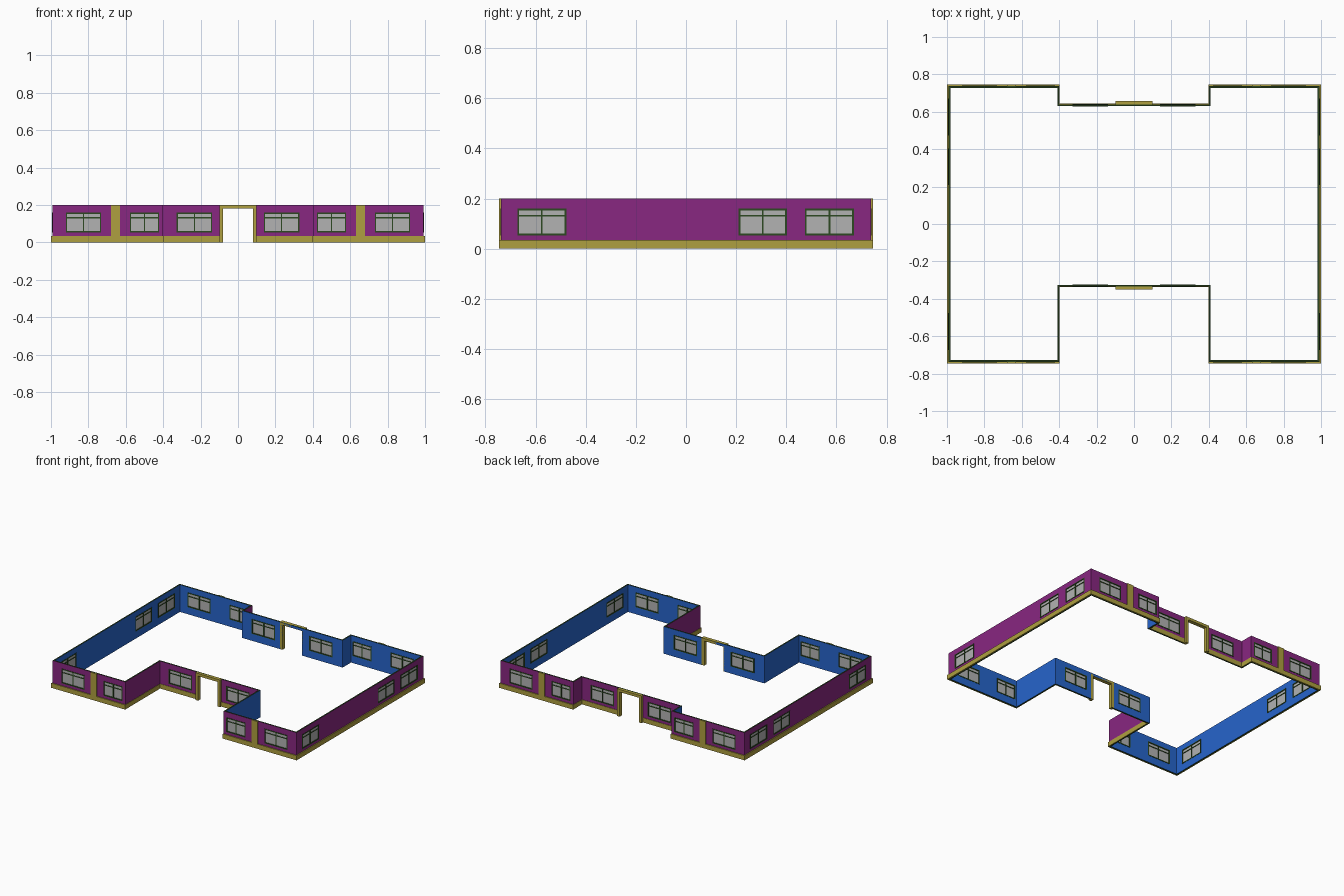
import bpy, bmesh
from mathutils import Vector

if "Cube" in bpy.data.objects:
    bpy.data.objects.remove(bpy.data.objects["Cube"])

H, T = 0.2, 0.01            # wall height and thickness
A, B = 0.992, 0.738         # outer half sizes
R, YF, YB = 0.4, -0.335, 0.64   # recess half width, recessed wall lines


def mat(name, rgb):
    m = bpy.data.materials.new(name)
    m.diffuse_color = (*rgb, 1)
    m.use_nodes = True
    m.node_tree.nodes["Principled BSDF"].inputs["Base Color"].default_value = m.diffuse_color
    return m


PURPLE = mat("purple", (0.25, 0.02, 0.22))
BLUE = mat("blue", (0.02, 0.13, 0.6))
YELLOW = mat("yellow", (0.43, 0.35, 0.05))
GREEN = mat("dark_green", (0.025, 0.065, 0.015))
GREY = mat("glass_grey", (0.45, 0.45, 0.45))


def finish(name, bm, mats):
    me = bpy.data.meshes.new(name)
    bm.to_mesh(me)
    bm.free()
    for m in mats:
        me.materials.append(m)
    ob = bpy.data.objects.new(name, me)
    bpy.context.collection.objects.link(ob)
    return ob


def box(bm, lo, hi):
    vs = bmesh.ops.create_cube(bm, size=1)["verts"]
    for v in vs:
        v.co = [lo[i] if v.co[i] < 0 else hi[i] for i in range(3)]


# Counter-clockwise outline, so the inside is always on the left
outline = [(-A, -B), (-R, -B), (-R, YF), (R, YF), (R, -B), (A, -B),
           (A, B), (R, B), (R, YB), (-R, YB), (-R, B), (-A, B)]
pts = [Vector(p) for p in outline]
N = len(pts)
dirs = [(pts[(i + 1) % N] - pts[i]).normalized() for i in range(N)]
inward = [Vector((-d.y, d.x)) for d in dirs]


def corner(i, offs):
    """Corner i with each neighbouring wall line moved inward by its offset."""
    i %= N
    return pts[i] + inward[i - 1] * offs[i - 1] + inward[i] * offs[i]


# Openings as (centre, width) along x or y, per wall
WZ0, WZ1 = 0.053, 0.16
DOOR_W, DOOR_H = 0.16, 0.182
outer_win, inner_win, mid_win = (0.826, 0.188), (0.5, 0.156), (0.233, 0.19)
left_wing = [(-c, w) for c, w in (outer_win, inner_win)]
right_wing = [outer_win, inner_win]
middle = [(-mid_win[0], mid_win[1]), mid_win]
side = [(-0.575, 0.196), (0.306, 0.193), (0.572, 0.196)]
windows = {0: left_wing, 2: middle, 4: right_wing, 5: side,
           6: right_wing, 8: middle, 10: left_wing, 11: side}
doors = (2, 8)

# Walls: purple outside, blue inside, dark green edges
bm = bmesh.new()
zero, thick = [0] * N, [T] * N
for i in range(N):
    P, Q = pts[i], pts[(i + 1) % N]
    L, d = (Q - P).length, dirs[i]
    Pi, Qi = corner(i, thick), corner(i + 1, thick)

    def pt(u, z, inner):
        p = P + d * u
        if inner:
            p = Pi if u == 0 else Qi if u == L else p + inward[i] * T
        return bm.verts.new((p.x, p.y, z))

    def quad(m, *c):
        bm.faces.new([pt(*a) for a in c]).material_index = m

    def panel(a, b, z0, z1):
        quad(0, (a, z0, 0), (b, z0, 0), (b, z1, 0), (a, z1, 0))
        quad(1, (b, z0, 1), (a, z0, 1), (a, z1, 1), (b, z1, 1))
        quad(2, (a, z1, 0), (b, z1, 0), (b, z1, 1), (a, z1, 1))
        quad(2, (a, z0, 1), (b, z0, 1), (b, z0, 0), (a, z0, 0))

    holes = [(c, w, WZ0, WZ1) for c, w in windows.get(i, [])]
    if i in doors:
        holes.append((0, DOOR_W, 0, DOOR_H))
    axis = 0 if abs(d.x) > 0.5 else 1
    spans = sorted(((c - P[axis]) * d[axis] - w / 2,
                    (c - P[axis]) * d[axis] + w / 2, z0, z1)
                   for c, w, z0, z1 in holes)
    u = 0
    for a, b, z0, z1 in spans:
        panel(u, a, 0, H)
        if z0 > 0:
            panel(a, b, 0, z0)
        panel(a, b, z1, H)
        quad(2, (a, z0, 0), (a, z1, 0), (a, z1, 1), (a, z0, 1))
        quad(2, (b, z0, 1), (b, z1, 1), (b, z1, 0), (b, z0, 0))
        u = b
    panel(u, L, 0, H)
bmesh.ops.remove_doubles(bm, verts=bm.verts, dist=1e-5)
finish("walls", bm, [PURPLE, BLUE, GREEN])

# Windows: glass pane, four frame bars, mullion and transom
frames, glass = bmesh.new(), bmesh.new()
F = 0.007
for i, wins in windows.items():
    axis = 0 if abs(dirs[i].x) > 0.5 else 1
    mid = (pts[i] + inward[i] * T / 2)[1 - axis]

    def bar(bm, a, b, z0, z1, depth):
        lo, hi = [0, 0, z0], [0, 0, z1]
        lo[axis], hi[axis] = a, b
        lo[1 - axis], hi[1 - axis] = mid - depth / 2, mid + depth / 2
        box(bm, lo, hi)

    for c, w in wins:
        a, b = c - w / 2, c + w / 2
        bar(glass, a, b, WZ0, WZ1, 0.004)
        bar(frames, a, a + F, WZ0, WZ1, 0.014)
        bar(frames, b - F, b, WZ0, WZ1, 0.014)
        bar(frames, a + F, b - F, WZ0, WZ0 + F, 0.014)
        bar(frames, a + F, b - F, WZ1 - F, WZ1, 0.014)
        bar(frames, c - F / 2, c + F / 2, WZ0 + F, WZ1 - F, 0.012)
        bar(frames, a + F, b - F, 0.129, 0.129 + F * 0.8, 0.011)
finish("window_frames", frames, [GREEN])
finish("window_glass", glass, [GREY])

# Plinth band round the outside, thinner in the recesses, broken at the doors
bm = bmesh.new()
offs = [-0.007 if i in (0, 4, 5, 6, 10, 11) else -0.003 for i in range(N)]
PH = 0.034
for i in range(N):
    ring = [corner(i, offs), corner(i + 1, offs), pts[(i + 1) % N], pts[i]]
    parts = [ring]
    if i in doors:
        s = dirs[i].x
        o, w = ring[0].y, ring[3].y
        g, h = Vector((-0.09 * s, o)), Vector((-0.09 * s, w))
        k, m = Vector((0.09 * s, o)), Vector((0.09 * s, w))
        parts = [[ring[0], g, h, ring[3]], [k, ring[1], ring[2], m]]
    for part in parts:
        lo = [bm.verts.new((p.x, p.y, 0)) for p in part]
        hi = [bm.verts.new((p.x, p.y, PH)) for p in part]
        bm.faces.new(hi)
        bm.faces.new(lo[::-1])
        for j in range(4):
            k2 = (j + 1) % 4
            bm.faces.new((lo[j], lo[k2], hi[k2], hi[j]))
finish("plinth", bm, [YELLOW])

# Pilasters on the four wings
bm = bmesh.new()
for sx in (-1, 1):
    for y0, y1 in ((-B - 0.007, -B), (B, B + 0.007)):
        box(bm, (sx * 0.655 - 0.025, y0, PH), (sx * 0.655 + 0.025, y1, H))
finish("pilasters", bm, [YELLOW])

# Door surrounds: two jambs and a lintel at each entrance
for name, y0, y1 in (("front_door_surround", YF - 0.016, YF + T),
                     ("back_door_surround", YB - T, YB + 0.018)):
    bm = bmesh.new()
    box(bm, (-0.1, y0, 0), (-0.079, y1, 0.181))
    box(bm, (0.079, y0, 0), (0.1, y1, 0.181))
    box(bm, (-0.1, y0, 0.181), (0.1, y1, H))
    finish(name, bm, [YELLOW])
